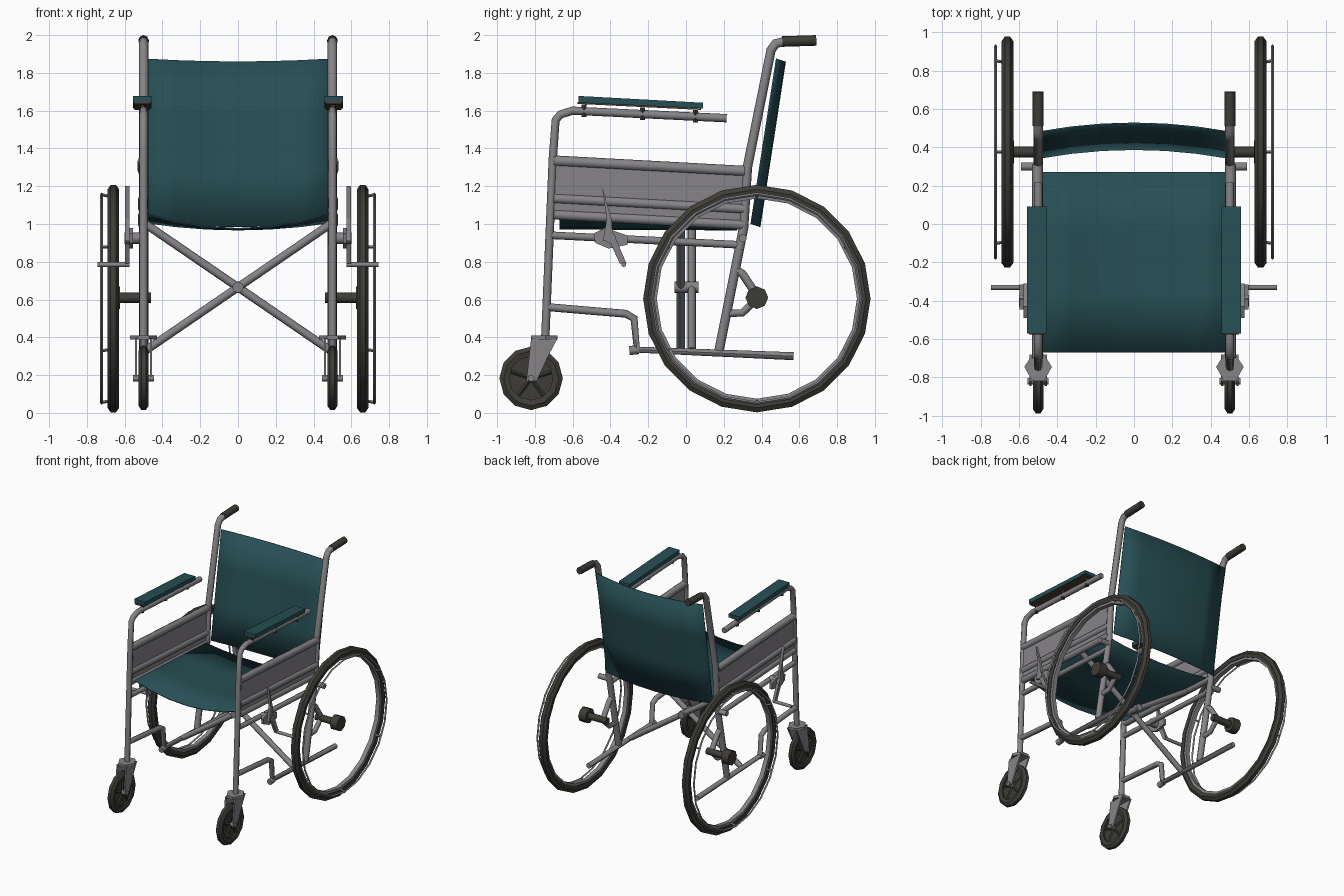
import bpy, bmesh, math
from mathutils import Vector

if "Cube" in bpy.data.objects:
    bpy.data.objects.remove(bpy.data.objects["Cube"])


def material(name, rgb):
    m = bpy.data.materials.new(name)
    m.diffuse_color = (*rgb, 1)
    m.use_nodes = True
    m.node_tree.nodes["Principled BSDF"].inputs["Base Color"].default_value = m.diffuse_color
    return m


STEEL = material("steel_grey", (0.24, 0.23, 0.245))
RUBBER = material("dark_rubber", (0.048, 0.046, 0.038))
TEAL = material("teal_vinyl", (0.02, 0.078, 0.09))
BROWN = material("brown_board", (0.09, 0.05, 0.03))


def finish(name, bm, mat, smooth=40):
    bmesh.ops.recalc_face_normals(bm, faces=bm.faces)
    me = bpy.data.meshes.new(name)
    bm.to_mesh(me)
    bm.free()
    me.materials.append(mat)
    ob = bpy.data.objects.new(name, me)
    bpy.context.collection.objects.link(ob)
    if smooth:
        bpy.ops.object.select_all(action='DESELECT')
        ob.select_set(True)
        bpy.context.view_layer.objects.active = ob
        bpy.ops.object.shade_smooth_by_angle(angle=math.radians(smooth))
    return ob


def tube(name, pts, r, mat=STEEL, res=2):
    """Round tube along a polyline."""
    cu = bpy.data.curves.new(name, 'CURVE')
    cu.dimensions = '3D'
    cu.bevel_depth, cu.bevel_resolution, cu.use_fill_caps = r, res, True
    sp = cu.splines.new('POLY')
    sp.points.add(len(pts) - 1)
    for p, c in zip(sp.points, pts):
        p.co = (*c, 1)
    tmp = bpy.data.objects.new(name + "_path", cu)
    bpy.context.collection.objects.link(tmp)
    dg = bpy.context.evaluated_depsgraph_get()
    me = bpy.data.meshes.new_from_object(tmp.evaluated_get(dg))
    bm = bmesh.new()
    bm.from_mesh(me)
    bpy.data.objects.remove(tmp)
    bpy.data.meshes.remove(me)
    bmesh.ops.remove_doubles(bm, verts=bm.verts, dist=1e-5)
    return finish(name, bm, mat, 50)


def side_tube(name, s, x, yz, r, mat=STEEL, res=2):
    return tube(name, [(s * x, y, z) for y, z in yz], r, mat, res)


def ring(name, profile, centre, n, mat, smooth=40):
    """Spin a closed (radius, x offset) profile round the x axis."""
    bm = bmesh.new()
    c = Vector(centre)
    rows = []
    for i in range(n):
        a = 2 * math.pi * i / n
        rows.append([bm.verts.new(c + Vector((x, r * math.cos(a), r * math.sin(a))))
                     for r, x in profile])
    k = len(profile)
    for i in range(n):
        p, q = rows[i], rows[(i + 1) % n]
        for j in range(k):
            bm.faces.new((p[j], p[(j + 1) % k], q[(j + 1) % k], q[j]))
    return finish(name, bm, mat, smooth)


def plate(name, x0, x1, yz, mat):
    """Prism: a y-z outline extruded from x0 to x1."""
    bm = bmesh.new()
    f = bm.faces.new([bm.verts.new((x0, y, z)) for y, z in yz])
    g = bmesh.ops.extrude_face_region(bm, geom=[f])
    vs = [v for v in g['geom'] if isinstance(v, bmesh.types.BMVert)]
    bmesh.ops.translate(bm, vec=(x1 - x0, 0, 0), verts=vs)
    return finish(name, bm, mat, 0)


def sheet(name, fn, nu, nv, mat):
    """Sagging fabric from fn(u, v), given a little thickness."""
    bm = bmesh.new()
    g = [[bm.verts.new(fn(i / nu, j / nv)) for j in range(nv + 1)] for i in range(nu + 1)]
    for i in range(nu):
        for j in range(nv):
            bm.faces.new((g[i][j], g[i + 1][j], g[i + 1][j + 1], g[i][j + 1]))
    ob = finish(name, bm, mat)
    so = ob.modifiers.new("thickness", 'SOLIDIFY')
    so.thickness, so.offset = 0.008, 0
    return ob


# Fabric seat and backrest
def seat(u, v):
    sag = 1 - (2 * u - 1) ** 2
    side = 1.06 - 0.05 * v
    return (-0.5 + u, -0.67 + 0.94 * v, side - sag * (0.085 - 0.045 * v))


def back(u, v):
    sag = 1 - (2 * u - 1) ** 2
    return (-0.49 + 0.98 * u, 0.345 + 0.135 * v + 0.045 * sag,
            1.0 + 0.875 * v - 0.015 * sag)


sheet("seat", seat, 6, 3, TEAL)
sheet("backrest", back, 6, 3, TEAL)

# Folding cross brace with pivot bolt
for s, y in ((1, -0.027), (-1, 0.03)):
    tube("cross_brace", [(s * 0.49, y, 1.0), (-s * 0.49, y, 0.33)], 0.022)
tube("cross_pivot", [(0, -0.06, 0.665), (0, 0.065, 0.665)], 0.03)

for s in (1, -1):
    # Side frame tubes
    side_tube("rear_post", s, 0.5, [(0.175, 0.33), (0.305, 0.98), (0.325, 1.3),
              (0.45, 1.92), (0.475, 1.955), (0.54, 1.97)], 0.025)
    side_tube("push_grip", s, 0.5, [(0.51, 1.966), (0.69, 1.972)], 0.028, RUBBER)
    side_tube("front_post", s, 0.5, [(-0.745, 0.4), (-0.705, 1.35), (-0.69, 1.55),
              (-0.665, 1.58), (-0.6, 1.6), (0.215, 1.56)], 0.022)
    side_tube("middle_rail", s, 0.5, [(-0.71, 0.94), (0.28, 0.89)], 0.02)
    side_tube("lower_rail", s, 0.5, [(-0.735, 0.56), (-0.32, 0.525), (-0.275, 0.5),
              (-0.26, 0.335), (0.57, 0.3)], 0.021)
    side_tube("rail_foot", s, 0.5, [(-0.3, 0.33), (-0.25, 0.335)], 0.024)

    # Skirt panel with rolled top, rib and seat rail
    plate("side_panel", s * 0.496, s * 0.51,
          [(-0.7, 1.34), (0.31, 1.28), (0.3, 0.99), (-0.71, 1.05)], STEEL)
    for nm, z, r in (("panel_top_rail", 1.335, 0.028), ("panel_rib", 1.135, 0.026),
                     ("seat_rail", 1.05, 0.026)):
        side_tube(nm, s, 0.503, [(-0.7, z), (0.31, z - 0.055)], r)

    # Armrest pad on its board, with screws
    plate("armrest_pad", s * 0.457, s * 0.557,
          [(-0.57, 1.678), (0.09, 1.642), (0.09, 1.612), (-0.57, 1.642)], TEAL)
    plate("armrest_board", s * 0.467, s * 0.547,
          [(-0.575, 1.645), (0.08, 1.612), (0.08, 1.604), (-0.575, 1.636)], BROWN)
    for y in (-0.54, -0.23, 0.05):
        z = 1.6 - 0.049 * (y + 0.6)
        side_tube("armrest_screw", s, 0.505, [(y, z - 0.03), (y, z + 0.035)], 0.015, RUBBER, 1)

    # Big wheel: tyre, rim and hand rim
    hub = (s * 0.66, 0.375, 0.605)
    ring("rear_tyre", [(0.602, -0.014), (0.602, 0.014), (0.578, 0.031), (0.548, 0.026),
                       (0.548, -0.026), (0.578, -0.031)], hub, 20, RUBBER)
    ring("rear_rim", [(0.555, -0.022), (0.555, 0.022), (0.53, 0.018),
                      (0.53, -0.018)], hub, 20, STEEL)
    ring("hand_rim", [(0.562, 0), (0.553, 0.008), (0.544, 0), (0.553, -0.008)],
         (s * 0.722, 0.375, 0.605), 20, STEEL)
    for i in range(6):
        a = math.pi * (i + 0.5) / 3
        cy, cz = math.cos(a), math.sin(a)
        tube("hand_rim_stud", [(s * 0.672, 0.375 + 0.54 * cy, 0.605 + 0.54 * cz),
             (s * 0.722, 0.375 + 0.55 * cy, 0.605 + 0.55 * cz)], 0.008, STEEL, 0)

    # Axle, hub and the bracket holding it
    tube("axle", [(s * 0.46, 0.375, 0.61), (s * 0.66, 0.375, 0.61)], 0.028, RUBBER)
    tube("hub", [(s * 0.625, 0.375, 0.61), (s * 0.69, 0.375, 0.61)], 0.06, RUBBER)
    side_tube("axle_bracket_upper", s, 0.5, [(0.26, 0.76), (0.3, 0.735), (0.37, 0.63)], 0.022)
    side_tube("axle_bracket_lower", s, 0.5, [(0.215, 0.525), (0.3, 0.53), (0.37, 0.6)], 0.02)
    tube("frame_lug", [(s * 0.5, 0.3, 0.925), (s * 0.59, 0.3, 0.925)], 0.022)

    # Parking brake
    tube("brake_mount", [(s * 0.5, -0.4, 0.925), (s * 0.6, -0.4, 0.925)], 0.03)
    plate("brake_plate", s * 0.555, s * 0.575, [(-0.49, 0.95), (-0.43, 0.98), (-0.31, 0.94),
          (-0.31, 0.89), (-0.41, 0.87), (-0.48, 0.9)], STEEL)
    plate("brake_lever", s * 0.575, s * 0.597, [(-0.445, 1.2), (-0.395, 1.03), (-0.385, 0.91),
          (-0.44, 0.91), (-0.42, 1.03)], STEEL)
    plate("brake_arm", s * 0.575, s * 0.597, [(-0.42, 0.94), (-0.37, 0.92), (-0.315, 0.79),
          (-0.35, 0.79)], STEEL)
    tube("brake_shoe", [(s * 0.575, -0.33, 0.785), (s * 0.745, -0.33, 0.785)], 0.013)

    # Caster: fork crown, two tapering cheeks, wheel
    cx, cy, cz = s * 0.5, -0.82, 0.183
    bm = bmesh.new()
    f = bm.faces.new([bm.verts.new((cx + x, y, 0.388)) for x, y in (
        (-0.072, -0.745), (-0.03, -0.82), (0.03, -0.82), (0.072, -0.745),
        (0.03, -0.68), (-0.03, -0.68))])
    g = bmesh.ops.extrude_face_region(bm, geom=[f])
    bmesh.ops.translate(bm, vec=(0, 0, 0.022),
                        verts=[v for v in g['geom'] if isinstance(v, bmesh.types.BMVert)])
    finish("fork_crown", bm, STEEL, 0)
    for t in (1, -1):
        plate("fork_cheek", cx + t * 0.034, cx + t * 0.046, [(-0.82, 0.395), (-0.68, 0.395),
              (-0.73, 0.3), (-0.79, 0.17), (-0.845, 0.17)], STEEL)
    tube("caster_axle", [(cx - 0.055, cy, cz), (cx + 0.055, cy, cz)], 0.018)
    ring("caster_tyre", [(0.168, -0.012), (0.168, 0.012), (0.145, 0.027), (0.115, 0.02),
                         (0.115, -0.02), (0.145, -0.027)], (cx, cy, cz), 12, RUBBER)
    ring("caster_disc", [(0.12, -0.006), (0.12, 0.006), (0.005, 0.006), (0.005, -0.006)],
         (cx, cy, cz), 12, RUBBER)
    for i in range(5):
        a = 2 * math.pi * i / 5 + 0.3
        tube("caster_spoke", [(cx, cy, cz), (cx, cy + 0.12 * math.cos(a),
             cz + 0.12 * math.sin(a))], 0.016, RUBBER, 0)
